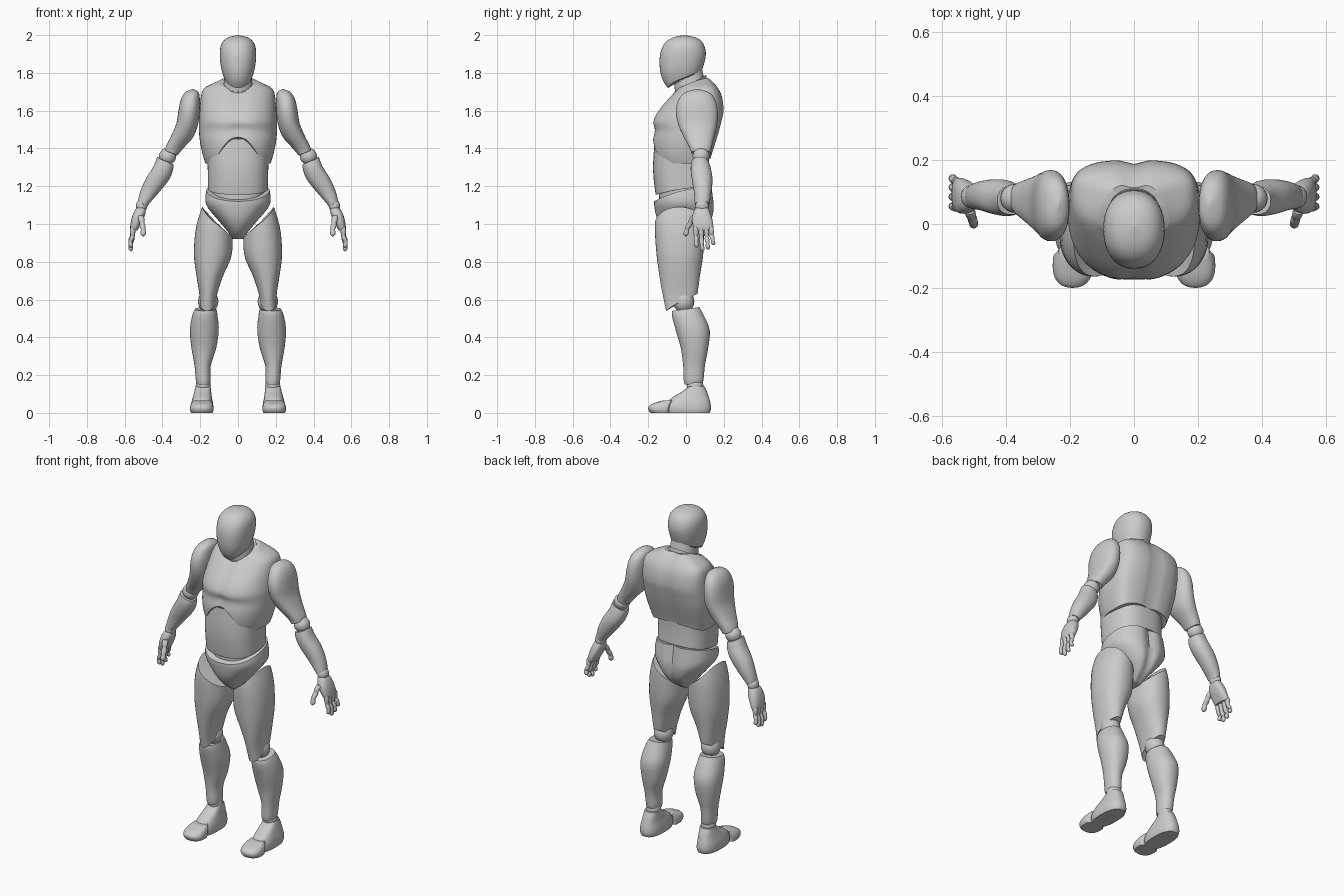
import bpy, math
from mathutils import Vector


def sample(sec, z):
    """Smooth interpolation of (z, cx, rx, y_front, y_back) sections."""
    z = min(max(z, sec[0][0]), sec[-1][0])
    i = 0
    while i < len(sec) - 2 and z > sec[i + 1][0]:
        i += 1

    def tangent(k, j):
        a, b = sec[max(k - 1, 0)], sec[min(k + 1, len(sec) - 1)]
        return (b[j] - a[j]) / (b[0] - a[0])
    h = sec[i + 1][0] - sec[i][0]
    t = (z - sec[i][0]) / h
    out = []
    for j in range(1, 5):
        out.append((2*t**3 - 3*t**2 + 1) * sec[i][j] + (t**3 - 2*t**2 + t) * h * tangent(i, j)
                   + (3*t**2 - 2*t**3) * sec[i + 1][j] + (t**3 - t**2) * h * tangent(i + 1, j))
    return out


def finish(name, verts, faces, mirror):
    me = bpy.data.meshes.new(name)
    me.from_pydata(verts, [], faces)
    me.update()
    me.polygons.foreach_set("use_smooth", [True] * len(me.polygons))
    me.set_sharp_from_angle(angle=math.radians(40))
    ob = bpy.data.objects.new(name, me)
    bpy.context.collection.objects.link(ob)
    if mirror:
        m = ob.modifiers.new("Mirror", 'MIRROR')
        m.use_mirror_merge = False


def part(name, sec, bottom=None, top=None, mirror=False, n=40, rows=20,
         pf=2.2, pb=2.2, ym=0.5, groove=(0, 0)):
    """Loft of superellipses in z; bottom/top give the rim height per direction (c, s)."""
    bottom = bottom or (lambda c, s: sec[0][0])
    top = top or (lambda c, s: sec[-1][0])
    verts, faces = [], []
    for r in range(rows + 1):
        t = (1 - math.cos(math.pi * r / rows)) / 2
        for k in range(n):
            a = 2 * math.pi * k / n
            c, s = math.cos(a), math.sin(a)
            z = bottom(c, s) * (1 - t) + top(c, s) * t
            cx, rx, yf, yb = sample(sec, z)
            p = pf if s < 0 else pb
            y0 = yf + (yb - yf) * ym
            x = math.copysign(abs(c) ** (2 / p), c) * max(rx, 0.001)
            q = abs(s) ** (2 / p)
            y = y0 + q * ((yf if s < 0 else yb) - y0)
            g = math.exp(-(x / 0.03) ** 2) * q
            y += g * groove[0] if s < 0 else -g * groove[1]
            verts.append(Vector((cx + x, y, z)))
    for r in range(rows):
        for k in range(n):
            a, b = r * n + k, r * n + (k + 1) % n
            faces.append((a, b, b + n, a + n))
    for base, flip in ((0, True), (rows * n, False)):
        verts.append(sum(verts[base:base + n], Vector()) / n)
        m = len(verts) - 1
        for k in range(n):
            a, b = base + k, base + (k + 1) % n
            faces.append((b, a, m) if flip else (a, b, m))
    finish(name, verts, faces, mirror)


def ball(name, x, y, z, rx, ry, rz):
    sec = [(z - rz * math.cos(math.pi * i / 12), x, rx * math.sin(math.pi * i / 12),
            y - ry * math.sin(math.pi * i / 12), y + ry * math.sin(math.pi * i / 12))
           for i in range(13)]
    part(name, sec, mirror=True, n=24, rows=14, pf=2, pb=2)


# Head and neck
part("head", [(1.72, 0, .05, -.095, .0), (1.755, 0, .066, -.12, .05), (1.80, 0, .083, -.135, .078),
              (1.85, 0, .093, -.14, .096), (1.90, 0, .096, -.137, .105), (1.94, 0, .092, -.123, .098),
              (1.97, 0, .076, -.1, .08), (1.99, 0, .047, -.062, .046), (2.0, 0, .001, -.012, -.008)],
     bottom=lambda c, s: 1.765 + .045 * s, rows=28)
part("upper_neck", [(1.68, 0, .08, -.055, .11), (1.74, 0, .076, -.062, .102), (1.82, 0, .07, -.06, .085)],
     bottom=lambda c, s: 1.72 + .04 * s, top=lambda c, s: 1.78 + .04 * s)
part("lower_neck", [(1.64, 0, .085, -.05, .12), (1.72, 0, .086, -.062, .118), (1.80, 0, .078, -.05, .105)],
     bottom=lambda c, s: 1.69 + .04 * s, top=lambda c, s: 1.745 + .045 * s)

# Torso
part("chest", [(1.30, 0, .165, -.15, .12), (1.36, 0, .185, -.172, .135), (1.44, 0, .202, -.178, .16),
               (1.50, 0, .207, -.168, .178), (1.54, 0, .207, -.177, .188), (1.60, 0, .203, -.148, .2),
               (1.68, 0, .195, -.08, .19), (1.72, 0, .178, -.04, .17), (1.75, 0, .12, -.02, .145),
               (1.775, 0, .07, .0, .12)],
     bottom=lambda c, s: 1.32 + (.14 * abs(s) ** 7 if s < 0 else .03 * s * s),
     top=lambda c, s: 1.745 + .025 * s + .02 * c * c, n=72, rows=32, pf=2.3, pb=3.2, ym=.6,
     groove=(.008, .012))
part("abdomen", [(1.12, 0, .152, -.15, .12), (1.17, 0, .158, -.163, .127), (1.28, 0, .16, -.174, .122),
                 (1.36, 0, .162, -.172, .122), (1.45, 0, .16, -.165, .13)],
     bottom=lambda c, s: 1.185 + .03 * s, top=lambda c, s: 1.40 - .05 * s, n=48, pf=2.5, pb=2.6)
part("waist", [(1.08, 0, .14, -.14, .11), (1.24, 0, .14, -.145, .11)], n=48)
part("pelvis", [(.92, 0, .028, -.055, .05), (.96, 0, .055, -.11, .105), (1.02, 0, .105, -.15, .142),
                (1.09, 0, .162, -.167, .152), (1.13, 0, .173, -.168, .148), (1.21, 0, .162, -.15, .138)],
     top=lambda c, s: 1.165 + .045 * s + .015 * c * c, n=56, rows=24, pf=2.3, pb=2.4, groove=(0, .02))

# Legs
part("thigh", [(.54, .163, .04, -.105, .03), (.62, .158, .046, -.122, .058), (.72, .15, .069, -.14, .073),
               (.83, .134, .099, -.155, .09), (.95, .128, .099, -.164, .097), (1.02, .125, .088, -.163, .095),
               (1.09, .122, .068, -.15, .08)],
     bottom=lambda c, s: .585 + .045 * s, top=lambda c, s: 1.01 + .08 * c, mirror=True, rows=24)
ball("knee", .158, -.012, .59, .054, .056, .06)
part("shin", [(.15, .183, .034, -.008, .085), (.17, .184, .039, -.012, .092), (.25, .187, .043, -.015, .1),
              (.34, .181, .065, -.027, .117), (.44, .178, .076, -.055, .125), (.52, .175, .066, -.075, .092),
              (.56, .17, .053, -.07, .07)],
     top=lambda c, s: .55 + .01 * s, mirror=True, rows=24)
ball("ankle", .184, .048, .145, .04, .044, .04)
part("foot", [(0, .19, .056, -.1, .125), (.02, .19, .06, -.105, .132), (.05, .19, .058, -.1, .13),
              (.08, .189, .051, -.075, .122), (.11, .187, .045, -.025, .112), (.14, .185, .04, .015, .098)],
     mirror=True, pf=2.8, pb=2.5)
part("toe", [(0, .192, .056, -.188, -.09), (.015, .192, .062, -.198, -.09), (.035, .192, .061, -.197, -.085),
             (.052, .191, .055, -.17, -.08), (.066, .19, .045, -.12, -.07)],
     mirror=True, pf=2.3, pb=5, ym=.6)

# Arms
part("upper_arm", [(1.36, .357, .034, .033, .128), (1.40, .338, .048, .02, .135), (1.46, .297, .06, -.012, .15),
                   (1.53, .269, .058, -.042, .165), (1.60, .259, .056, -.054, .168), (1.66, .252, .05, -.038, .153),
                   (1.70, .243, .033, -.002, .118), (1.715, .237, .002, .055, .065)],
     bottom=lambda c, s: 1.375 + .015 * c, mirror=True, rows=24, pf=2.3, pb=2.3)
ball("elbow", .373, .08, 1.358, .045, .045, .045)
part("forearm", [(1.09, .508, .026, .05, .118), (1.11, .5, .032, .047, .124), (1.17, .467, .051, .042, .135),
                 (1.24, .425, .063, .03, .14), (1.30, .396, .054, .025, .13), (1.36, .388, .038, .035, .11)],
     bottom=lambda c, s: 1.105 + .015 * c, top=lambda c, s: 1.335 + .02 * c, mirror=True)
ball("wrist", .511, .085, 1.095, .03, .036, .035)

# Hands
part("palm", [(.965, .55, .016, .045, .14), (.98, .548, .023, .038, .145), (1.03, .531, .032, .032, .138),
              (1.07, .518, .03, .042, .125), (1.09, .512, .02, .055, .115)],
     mirror=True, n=28, rows=14, pf=2.6, pb=2.6)


def digit(name, path, r):
    """Finger with bulging segments between points (x, y, z) listed tip first."""
    sec = []
    for i, (a, b) in enumerate(zip(path, path[1:])):
        for t, w in ((0, .25 if i == 0 else .72), (.25, .95), (.75, 1)):
            x, y, z = (a[j] + (b[j] - a[j]) * t for j in range(3))
            w *= r * (.85 + .08 * i)
            sec.append((z, x, w, y - w, y + w))
    x, y, z = path[-1]
    sec.append((z, x, r * .8, y - r * .8, y + r * .8))
    part(name, sec, mirror=True, n=14, rows=20)


for i, (y0, y1, tip) in enumerate([(.052, .056, .875), (.079, .087, .855), (.106, .118, .864), (.131, .146, .888)]):
    top = .985
    digit(f"finger_{i + 1}", [((.566, .57, .558, .557)[j], y1 + (y0 - y1) * j / 3, tip + (top - tip) * (0, .27, .55, 1)[j])
                              for j in range(4)], .0135)
digit("thumb", [(.502, -.002, .935), (.502, .004, .97), (.508, .022, 1.005), (.515, .042, 1.045)], .016)
